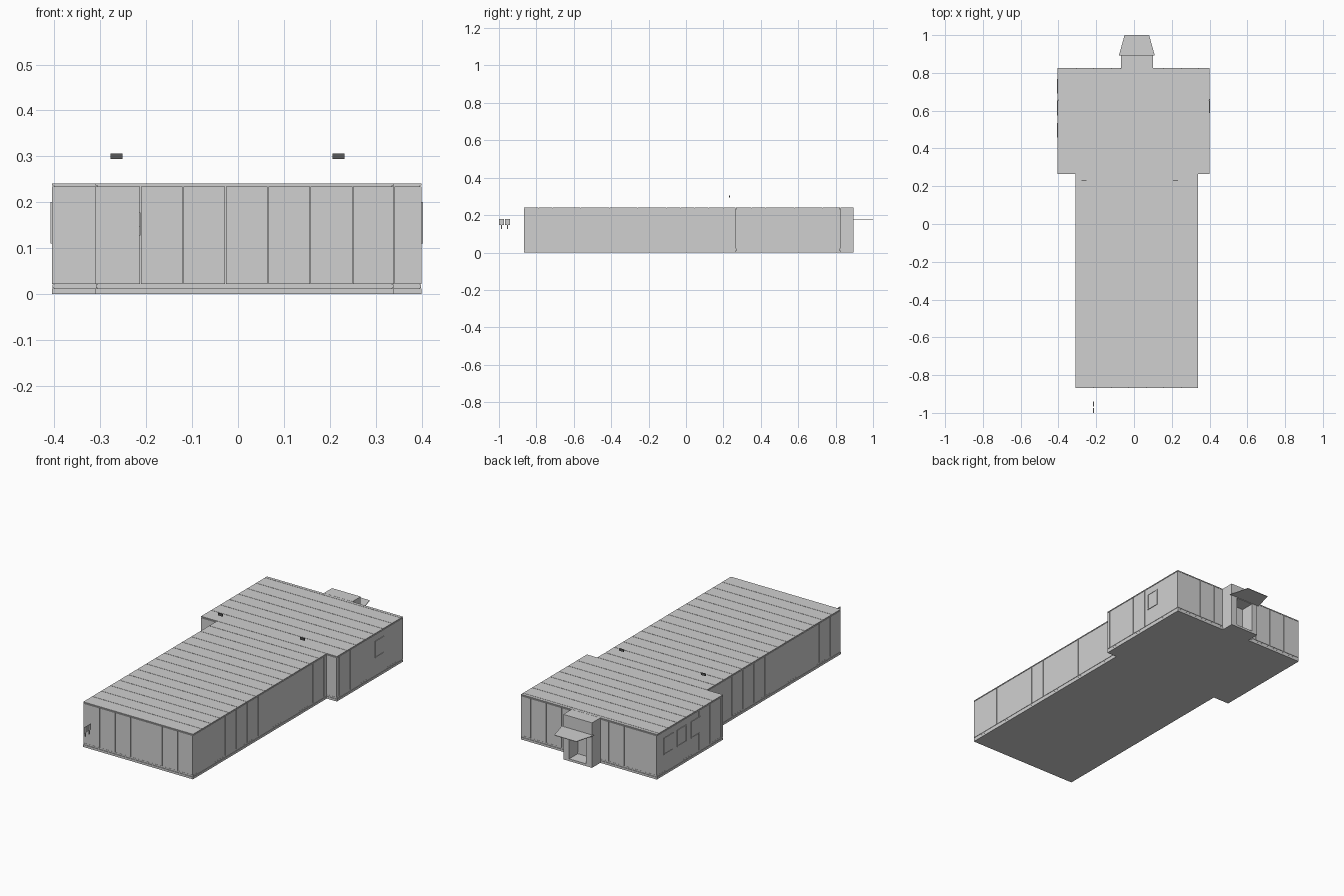
import bpy
import bmesh
from mathutils import Vector

cube = bpy.data.objects.get("Cube")
if cube:
    bpy.data.objects.remove(cube, do_unlink=True)


def material(name, value):
    mat = bpy.data.materials.new(name)
    mat.use_nodes = True
    color = (value, value, value, 1)
    mat.diffuse_color = color
    mat.node_tree.nodes["Principled BSDF"].inputs["Base Color"].default_value = color
    return mat


GREY = material("light grey", 0.63)
DARK = material("dark grey", 0.1)


def add_box(bm, lo, hi):
    lo, hi = Vector(lo), Vector(hi)
    verts = bmesh.ops.create_cube(bm, size=1)["verts"]
    bmesh.ops.scale(bm, vec=hi - lo, verts=verts)
    bmesh.ops.translate(bm, vec=(lo + hi) / 2, verts=verts)


def finish(name, bm, mat=GREY):
    mesh = bpy.data.meshes.new(name)
    bm.to_mesh(mesh)
    bm.free()
    mesh.materials.append(mat)
    obj = bpy.data.objects.new(name, mesh)
    bpy.context.collection.objects.link(obj)
    return obj


def boxes(name, pairs, mat=GREY):
    bm = bmesh.new()
    for lo, hi in pairs:
        add_box(bm, lo, hi)
    return finish(name, bm, mat)


# Main dimensions
BODY = (-0.31, 0.34, -0.867, 0.265)
WING = (-0.405, 0.4, 0.265, 0.825)
PORCH = (-0.07, 0.1, 0.825, 0.895)
DOOR = (-0.035, 0.065)
DOOR_TOP, WALL_LOW, WALL_TOP, ROOF = 0.17, 0.022, 0.234, 0.241
SKIN, GAP, PITCH, ROOF_PITCH = 0.004, 0.001, 0.0925, 0.0761


def slab(rect, z0, z1, inset=0.0):
    x0, x1, y0, y1 = rect
    return (x0 + inset, y0 + inset, z0), (x1 - inset, y1 - inset, z1)


# Solid cores behind the cladding, bridged where body meets wing
boxes("building_core", [
    slab(BODY, 0.002, 0.238, SKIN),
    slab(WING, 0.002, 0.238, SKIN),
    ((BODY[0] + SKIN, 0.2, 0.002), (BODY[1] - SKIN, 0.3, 0.238)),
])
boxes("base_course", [slab(r, 0, 0.012) for r in (BODY, WING, PORCH)])
boxes("base_trim", [slab(r, 0.013, 0.021, 0.001) for r in (BODY, WING)])


def split(start, end, pitch, origin):
    """Cut an interval into panels at a regular pitch."""
    cuts = [origin + pitch * k for k in range(-30, 31)]
    marks = [start] + [c for c in cuts if start + 0.01 < c < end - 0.01] + [end]
    return [(a + GAP, b - GAP) for a, b in zip(marks, marks[1:])]


def wall(name, axis, face, side, start, end, origin):
    """Row of upright panels; axis 0 runs along x, axis 1 along y."""
    near, far = sorted((face, face - side * SKIN))
    bm = bmesh.new()
    for a, b in split(start, end, PITCH, origin):
        if axis == 0:
            add_box(bm, (a, near, WALL_LOW), (b, far, WALL_TOP))
        else:
            add_box(bm, (near, a, WALL_LOW), (far, b, WALL_TOP))
    finish(name, bm)


wall("front_wall", 0, BODY[2], -1, BODY[0], BODY[1], 0.065)
for side, label, bx, wx in ((-1, "right", BODY[0], WING[0]), (1, "left", BODY[1], WING[1])):
    wall(label + "_body_wall", 1, bx, side, BODY[2], BODY[3], -0.685)
    wall(label + "_wing_wall", 1, wx, side, WING[2], WING[3], 0.285)
    wall(label + "_step_wall", 0, WING[2], -1, min(bx, wx), max(bx, wx), 0.065)
wall("back_wall_right", 0, WING[3], 1, WING[0], PORCH[0], 0.065)
wall("back_wall_left", 0, WING[3], 1, PORCH[1], WING[1], 0.065)

# Roof strips laid across the building
bm = bmesh.new()
for rect in (BODY, WING):
    for a, b in split(rect[2], rect[3], ROOF_PITCH, BODY[2]):
        add_box(bm, (rect[0], a, 0.236), (rect[1], b, ROOF))
finish("roof_panels", bm)

# Entrance porch with an open doorway
px0, px1, py0, py1 = PORCH
boxes("porch", [
    ((px0, py0 - SKIN, 0.012), (DOOR[0], py1, 0.236)),
    ((DOOR[1], py0 - SKIN, 0.012), (px1, py1, 0.236)),
    ((DOOR[0], py0 - SKIN, DOOR_TOP), (DOOR[1], py1, 0.236)),
])
boxes("porch_roof", [((px0, py0, 0.236), (px1, py1, ROOF))])
middle = (DOOR[0] + DOOR[1]) / 2
boxes("entrance_doors", [
    ((DOOR[0] + 0.003, py0 - SKIN, 0.014), (middle - GAP, py0, DOOR_TOP - 0.004)),
    ((middle + GAP, py0 - SKIN, 0.014), (DOOR[1] - 0.003, py0, DOOR_TOP - 0.004)),
])

# Flat tapering canopy over the doorway
bm = bmesh.new()
outline = [(-0.08, 0.892), (0.11, 0.892), (0.08, 1.0), (-0.05, 1.0)]
face = bm.faces.new([bm.verts.new((x, y, 0.173)) for x, y in outline])
top = bmesh.ops.extrude_face_region(bm, geom=[face])["geom"]
bmesh.ops.translate(bm, vec=(0, 0, 0.003),
                    verts=[v for v in top if isinstance(v, bmesh.types.BMVert)])
bmesh.ops.recalc_face_normals(bm, faces=bm.faces)
finish("canopy", bm)


def window(name, x, side, y0, y1, z0=0.11, z1=0.2):
    """Slim raised frame around a flat pane."""
    t = 0.005
    near, far = sorted((x - side * 0.002, x + side * 0.003))
    boxes(name + "_frame", [
        ((near, y0, z0), (far, y1, z0 + t)),
        ((near, y0, z1 - t), (far, y1, z1)),
        ((near, y0, z0 + t), (far, y0 + t, z1 - t)),
        ((near, y1 - t, z0 + t), (far, y1, z1 - t)),
    ])
    near, far = sorted((x - side * 0.002, x + side * 0.001))
    boxes(name + "_pane", [((near, y0 + t, z0 + t), (far, y1 - t, z1 - t))])


window("left_window", WING[1], 1, 0.588, 0.662)
for i, y in enumerate((0.458, 0.575, 0.69)):
    window(f"right_window_{i + 1}", WING[0], -1, y, y + 0.078)

# Small plates hovering above the roof
for label, x in (("right", -0.265), ("left", 0.219)):
    boxes(label + "_roof_marker",
          [((x - 0.013, 0.229, 0.294), (x + 0.013, 0.234, 0.306))], DARK)

# Pair of small square markers on stems ahead of the front wall
for i, y in enumerate((-0.987, -0.954)):
    boxes(f"front_marker_{i + 1}", [
        ((-0.216, y - 0.013, 0.147), (-0.212, y + 0.013, 0.178)),
        ((-0.216, y - 0.003, 0.127), (-0.212, y + 0.003, 0.147)),
    ])
